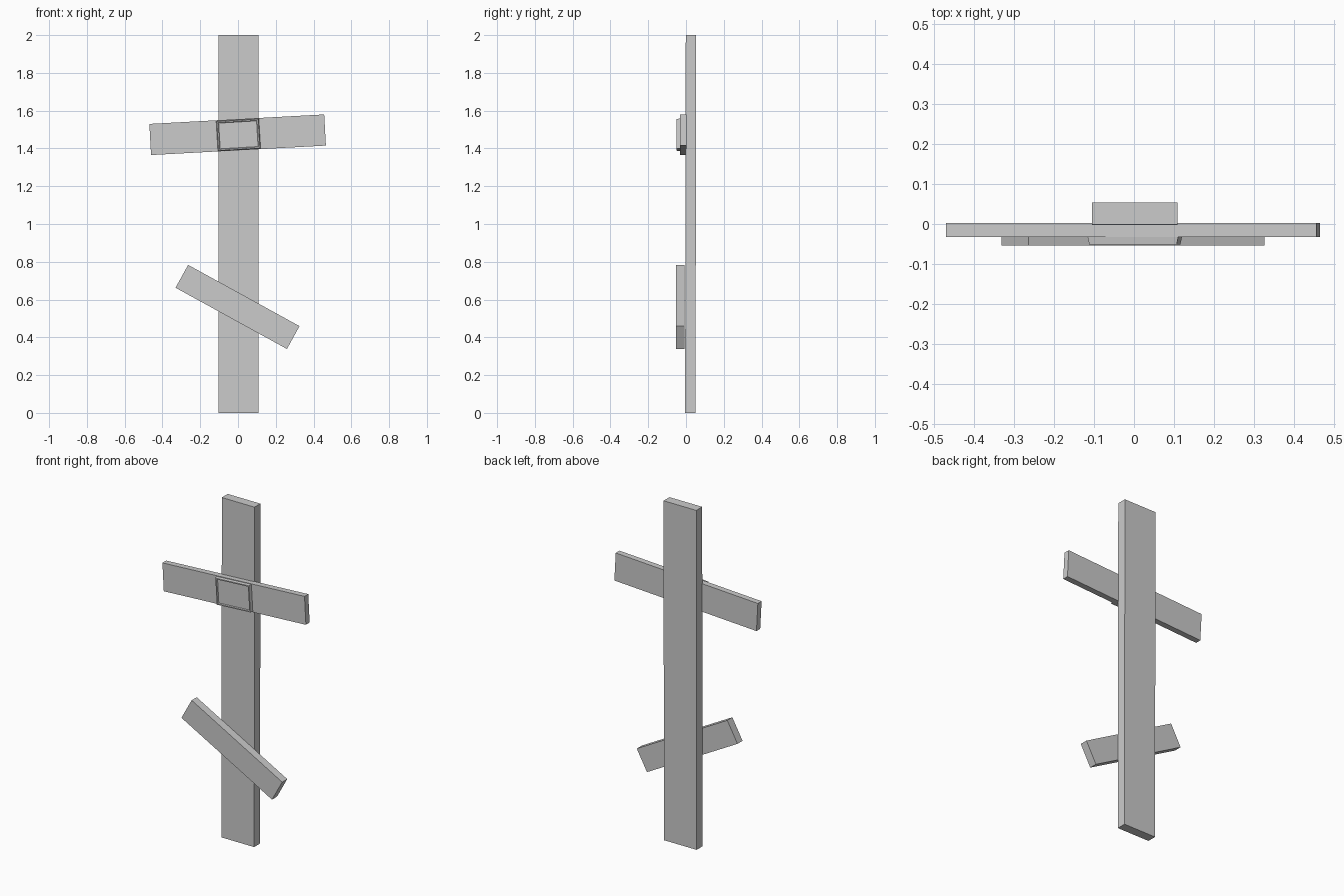
import bpy, bmesh
from math import radians
from mathutils import Matrix

if "Cube" in bpy.data.objects:
    bpy.data.objects.remove(bpy.data.objects["Cube"])


def finish(bm, name, loc, roll=0.0, pitch=0.0):
    bmesh.ops.recalc_face_normals(bm, faces=bm.faces)
    me = bpy.data.meshes.new(name)
    bm.to_mesh(me)
    bm.free()
    ob = bpy.data.objects.new(name, me)
    bpy.context.collection.objects.link(ob)
    # roll turns the board within the front plane
    me.transform(Matrix.Translation(loc) @ Matrix.Rotation(radians(pitch), 4, 'X')
                 @ Matrix.Rotation(radians(-roll), 4, 'Y'))
    return ob


def box(size):
    bm = bmesh.new()
    bmesh.ops.create_cube(bm, size=1.0)
    bmesh.ops.scale(bm, vec=size, verts=bm.verts)
    return bm


def board(name, size, loc, roll=0.0, pitch=0.0):
    return finish(box(size), name, loc, roll, pitch)


# Upright post, leaning back very slightly
board("upright_post", (0.213, 0.055, 2.0), (0.002, 0.0245, 1.0), pitch=-0.1)

# Upper crossbar, slightly tilted
board("upper_crossbar", (0.927, 0.035, 0.165), (-0.002, -0.0155, 1.4725), roll=3.1)

# Slanted lower bar
board("lower_slanted_bar", (0.673, 0.047, 0.138), (-0.0025, -0.0305, 0.561), roll=-28.8)

# Plaque: tapered slab with a narrow rim around a recessed panel
bm = box((0.227, 0.019, 0.160))
for v in bm.verts:
    if v.co.y < 0:
        v.co.x *= 0.965
        v.co.z *= 0.965
bm.faces.ensure_lookup_table()
front = min(bm.faces, key=lambda f: f.calc_center_median().y)
bmesh.ops.inset_region(bm, faces=[front], thickness=0.009)
bmesh.ops.inset_region(bm, faces=[front], thickness=0.004)
bmesh.ops.translate(bm, vec=(0, 0.007, 0), verts=front.verts)
finish(bm, "name_plaque", (0.002, -0.0415, 1.472), roll=3.4)
